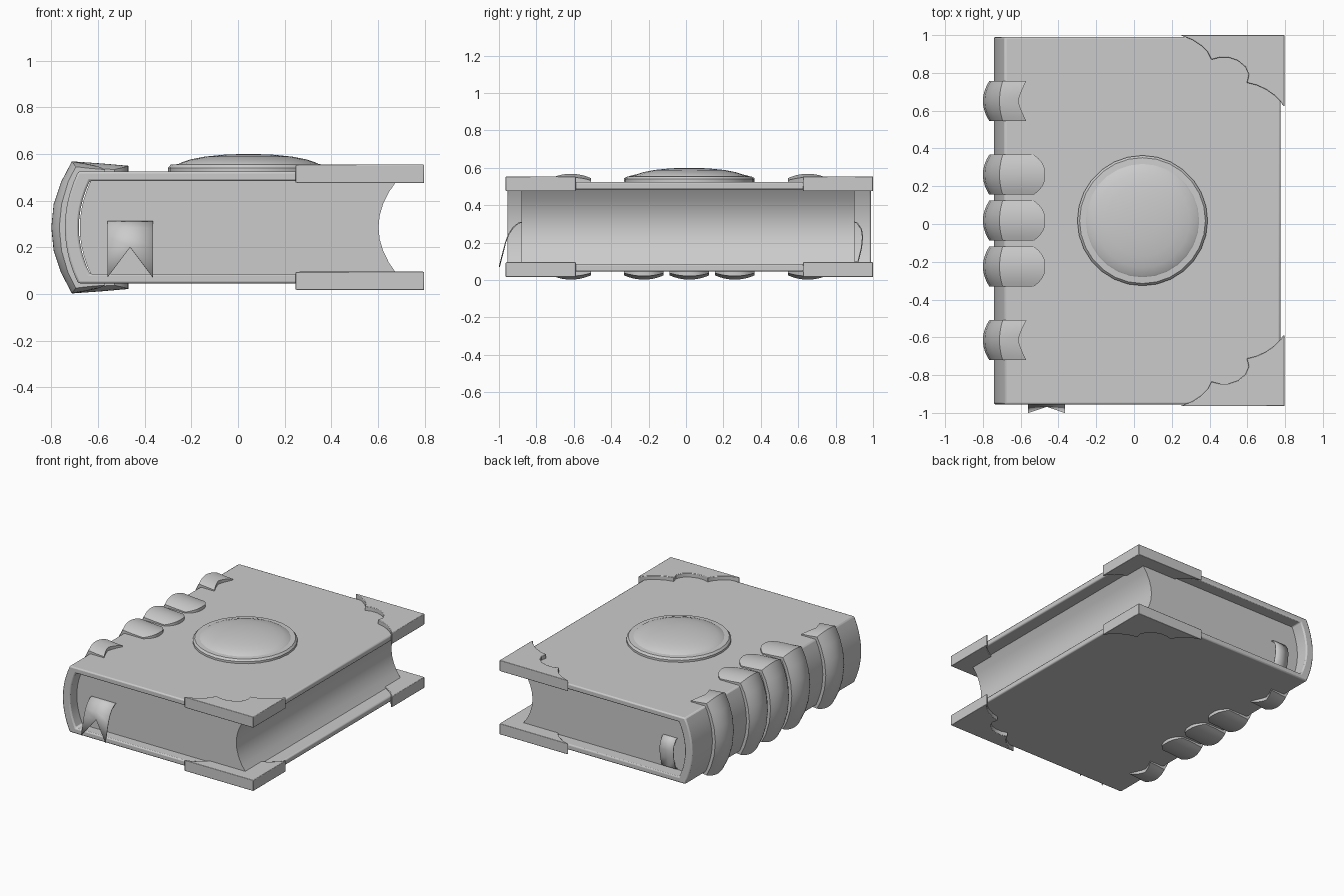
import bpy, bmesh, math
from mathutils import Vector

if "Cube" in bpy.data.objects:
    bpy.data.objects.remove(bpy.data.objects["Cube"])

MID_Y, MID_Z = 0.018, 0.285   # symmetry planes of the book


def finish(name, bm, angle=35, bevel=0):
    bmesh.ops.remove_doubles(bm, verts=bm.verts, dist=1e-5)
    bmesh.ops.recalc_face_normals(bm, faces=bm.faces)
    me = bpy.data.meshes.new(name)
    bm.to_mesh(me)
    bm.free()
    ob = bpy.data.objects.new(name, me)
    bpy.context.collection.objects.link(ob)
    if bevel:
        m = ob.modifiers.new("bevel", 'BEVEL')
        m.width, m.segments, m.limit_method = bevel, 2, 'ANGLE'
        m.angle_limit = math.radians(40)
    bpy.ops.object.select_all(action='DESELECT')
    ob.select_set(True)
    bpy.context.view_layer.objects.active = ob
    bpy.ops.object.shade_smooth_by_angle(angle=math.radians(angle))
    return ob


def prism(name, points, offset, **kw):
    # extrude a closed 3D outline along an offset
    bm = bmesh.new()
    f = bm.faces.new([bm.verts.new(p) for p in points])
    r = bmesh.ops.extrude_face_region(bm, geom=[f])
    vs = [v for v in r['geom'] if isinstance(v, bmesh.types.BMVert)]
    bmesh.ops.translate(bm, verts=vs, vec=offset)
    return finish(name, bm, **kw)


def grid(bm, rows):
    vs = [[bm.verts.new(p) for p in row] for row in rows]
    for a, b in zip(vs, vs[1:]):
        for i in range(len(a) - 1):
            bm.faces.new((a[i], a[i + 1], b[i + 1], b[i]))


def arc(x_end, x_mid, half, n=10):
    # curved spine section from top to bottom
    return [(x_mid + (x_end - x_mid) * t * t, MID_Z + half * t)
            for t in (1 - 2 * i / n for i in range(n + 1))]


# cover: boards and rounded spine in one U section
section = ([(0.775, 0.525)] + arc(-0.685, -0.742, 0.24) + [(0.775, 0.045), (0.775, 0.086)]
           + arc(-0.635, -0.682, 0.199)[::-1] + [(0.775, 0.484)])
prism("cover", [(x, -0.955, z) for x, z in section], Vector((0, 1.945, 0)), bevel=0.009)

# page block with hollow fore-edge
pages = arc(-0.63, -0.678, 0.202) + arc(0.682, 0.602, 0.202, 8)[::-1]
prism("pages", [(x, -0.88, z) for x, z in pages], Vector((0, 1.78, 0)))


# spine bands: domed straps wrapping round the spine
def band(name, yc, forked):
    hw = 0.106
    prof = {
        'base': [None, None, (-0.68, 0.515), (-0.70, 0.46), (-0.718, 0.38), (-0.725, MID_Z)],
        'edge': [None, None, (-0.695, 0.545), (-0.728, 0.48), (-0.756, 0.385), (-0.766, MID_Z)],
        'crest': [None, None, (-0.712, 0.568), (-0.758, 0.48), (-0.79, 0.385), (-0.80, MID_Z)]}

    def path(kind, xe):
        z0, z1 = {'base': (0.515, 0.515), 'edge': (0.533, 0.538), 'crest': (0.549, 0.559)}[kind]
        half = [(xe, z0), ((xe - 0.70) / 2, z1)] + prof[kind][2:]
        return half + [(x, 2 * MID_Z - z) for x, z in half[-2::-1]]

    rows = []
    n = 10
    for i in range(n + 1):
        t = -1 + 2 * i / n
        xe = -0.612 + 0.042 * abs(t) ** 1.3 if forked else -0.47 - 0.06 * abs(t) ** 2.5
        w = 1 - t * t
        base = path('base', xe)
        top = [(a[0] + (b[0] - a[0]) * w, a[1] + (b[1] - a[1]) * w)
               for a, b in zip(path('edge', xe), path('crest', xe))]
        y = yc + hw * t
        row = [base[0]] + top + [base[-1]]
        if i == 0:
            rows.append([(x, y, z) for x, z in [base[0]] + base + [base[-1]]])
        rows.append([(x, y, z) for x, z in row])
        if i == n:
            rows.append([(x, y, z) for x, z in [base[0]] + base + [base[-1]]])
    bm = bmesh.new()
    grid(bm, rows)
    bmesh.ops.dissolve_degenerate(bm, dist=1e-5, edges=bm.edges)
    finish(name, bm, angle=32)


for k, off in enumerate((-0.633, -0.243, 0, 0.243, 0.633)):
    band(f"spine_band_{k + 1}", MID_Y + off, k in (0, 4))

# scalloped corner plates
scallop = [(0.245, 1.0), (0.31, 0.975), (0.355, 0.945), (0.39, 0.91), (0.41, 0.87),
           (0.455, 0.882), (0.50, 0.882), (0.55, 0.865), (0.59, 0.832), (0.608, 0.79),
           (0.597, 0.748), (0.65, 0.735), (0.70, 0.712), (0.745, 0.68), (0.775, 0.65),
           (0.79, 0.625), (0.797, 0.625), (0.797, 1.0)]
for zname, z in (("top", 0.475), ("bottom", 0.016)):
    for yname, s in (("back", 1), ("front", -1)):
        prism(f"corner_{zname}_{yname}",
              [(x, MID_Y + s * (y - MID_Y), z) for x, y in scallop],
              Vector((0, 0, 0.079)), bevel=0.004)

# round medallion on the front board
lathe = [(0.345, 0.515), (0.345, 0.54), (0.333, 0.554), (0.30, 0.556), (0.293, 0.561),
         (0.25, 0.576), (0.19, 0.588), (0.10, 0.597), (0, 0.60)]
bm = bmesh.new()
SEG = 28
grid(bm, [[(0.045 + r * math.cos(a), MID_Y + r * math.sin(a), z) for r, z in lathe]
          for a in (2 * math.pi * i / SEG for i in range(SEG + 1))])
bmesh.ops.dissolve_degenerate(bm, dist=1e-5, edges=bm.edges)
finish("medallion", bm, angle=30)


# ribbon bookmark: thin strip, swallow-tailed at the front
def ribbon(name, path, x0, x1, notch_from=None):
    xm = (x0 + x1) / 2
    bm = bmesh.new()
    if notch_from is None:
        grid(bm, [[(x0, y, z), (xm, y, z), (x1, y, z)] for y, z in path])
    else:
        n = notch_from
        grid(bm, [[(x0, y, z), (xm, y, z), (x1, y, z)] for y, z in path[:n + 1]])
        (ya, za), (yb, zb) = path[n], path[-1]
        for x in (x0, x1):
            bm.faces.new([bm.verts.new(p) for p in ((x, ya, za), (xm, ya, za), (x, yb, zb))])
    ob = finish(name, bm, angle=50)
    m = ob.modifiers.new("thickness", 'SOLIDIFY')
    m.thickness, m.offset = 0.006, 0


ribbon("ribbon_tail", [(-0.865, 0.312), (-0.895, 0.305), (-0.925, 0.28), (-0.948, 0.245),
                       (-0.965, 0.20), (-0.998, 0.07)], -0.56, -0.365, 4)
ribbon("ribbon_loop", [(0.885, 0.315), (0.915, 0.305), (0.938, 0.27), (0.944, 0.23),
                       (0.938, 0.17), (0.92, 0.10), (0.89, 0.09)], -0.56, -0.45)
